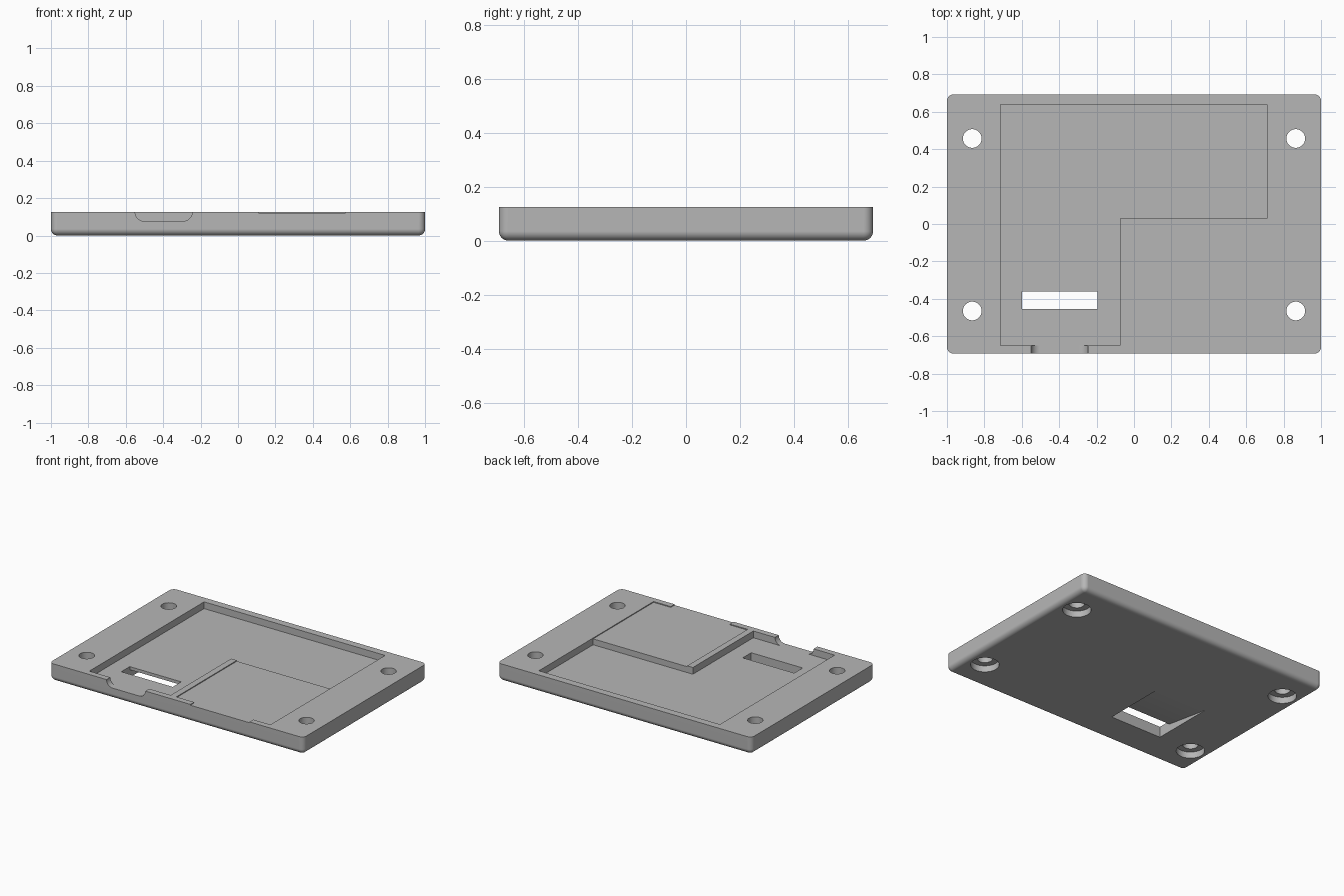
import bpy
import bmesh
import math
from mathutils import Vector

if "Cube" in bpy.data.objects:
    bpy.data.objects.remove(bpy.data.objects["Cube"], do_unlink=True)

DEPTH, HEIGHT = 1.385, 0.125      # plate size, width is 2
FLOOR = 0.077                     # level of the deep pocket
FILLET = 0.035
ABOVE = 0.3

grey = bpy.data.materials.new("plain_grey")
grey.use_nodes = True
grey.diffuse_color = (0.47, 0.47, 0.47, 1)
grey.node_tree.nodes["Principled BSDF"].inputs["Base Color"].default_value = grey.diffuse_color


def make_object(name, bm):
    bmesh.ops.recalc_face_normals(bm, faces=bm.faces)
    mesh = bpy.data.meshes.new(name)
    bm.to_mesh(mesh)
    bm.free()
    mesh.materials.append(grey)
    obj = bpy.data.objects.new(name, mesh)
    bpy.context.collection.objects.link(obj)
    return obj


def prism(name, points, direction):
    """Closed outline swept along a direction."""
    bm = bmesh.new()
    face = bm.faces.new([bm.verts.new(p) for p in points])
    swept = bmesh.ops.extrude_face_region(bm, geom=[face])
    verts = [g for g in swept["geom"] if isinstance(g, bmesh.types.BMVert)]
    bmesh.ops.translate(bm, verts=verts, vec=Vector(direction))
    return make_object(name, bm)


def pocket(name, outline, z):
    return prism(name, [(x, y, z) for x, y in outline], (0, 0, ABOVE))


def cylinder(name, x, y, radius, low, high):
    ring = [(x + radius * math.cos(math.tau * i / 48),
             y + radius * math.sin(math.tau * i / 48), low) for i in range(48)]
    return prism(name, ring, (0, 0, high - low))


# Plate with rounded corners and a rounded underside
bm = bmesh.new()
bmesh.ops.create_cube(bm, size=1)
bmesh.ops.scale(bm, verts=bm.verts, vec=(2, DEPTH, HEIGHT))
bmesh.ops.translate(bm, verts=bm.verts, vec=(0, 0, HEIGHT / 2))
edges = [e for e in bm.edges if min(v.co.z for v in e.verts) < 0.01]
bmesh.ops.bevel(bm, geom=edges, offset=FILLET, segments=8, profile=0.5,
                affect='EDGES', clamp_overlap=True)
plate = make_object("case_plate", bm)

# Deep L-shaped pocket
left, right, inner = -0.715, 0.71, -0.075
front, back, step = -0.65, 0.64, 0.03
cutters = [pocket("deep_pocket", [(left, front), (inner, front), (inner, step),
                                  (right, step), (right, back), (left, back)], FLOOR)]

# Shallow recess beside it, open through the front wall
cutters.append(pocket("shallow_recess", [
    (-0.03, front), (0.11, front), (0.11, -0.8), (0.575, -0.8), (0.575, front),
    (right, front), (right, step + 0.03), (-0.03, step + 0.03)], HEIGHT - 0.006))

# Connector notch with rounded lower corners
x0, x1, r = -0.55, -0.245, 0.048
profile = [(x0, ABOVE)]
for cx, start in ((x0 + r, math.pi), (x1 - r, 1.5 * math.pi)):
    for i in range(11):
        a = start + i * math.pi / 20
        profile.append((cx + r * math.cos(a), FLOOR + r + r * math.sin(a)))
profile.append((x1, ABOVE))
cutters.append(prism("connector_notch", [(x, -0.8, z) for x, z in profile], (0, 0.18, 0)))

# Slot through the floor with a ramp on the underside
ramp = [(-0.455, -0.1), (-0.455, 0.1), (-0.36, 0.1), (-0.36, 0.055), (0, 0), (0, -0.1)]
cutters.append(prism("ramp_slot", [(-0.6, y, z) for y, z in ramp], (0.405, 0, 0)))

# Screw holes with counterbores from below
for x in (-0.865, 0.865):
    for y in (-0.465, 0.457):
        cutters.append(cylinder("screw_hole", x, y, 0.05, -0.1, ABOVE))
        cutters.append(cylinder("counterbore", x, y, 0.092, -0.1, 0.045))

# Cut everything out of the plate
for cutter in cutters:
    cutter.hide_render = True
    mod = plate.modifiers.new(cutter.name, 'BOOLEAN')
    mod.operation = 'DIFFERENCE'
    mod.solver = 'EXACT'
    mod.object = cutter
graph = bpy.context.evaluated_depsgraph_get()
result = bpy.data.meshes.new_from_object(plate.evaluated_get(graph))
plate.modifiers.clear()
plate.data = result
for cutter in cutters:
    bpy.data.objects.remove(cutter, do_unlink=True)

# Smooth fillets and holes, flat faces elsewhere
bpy.ops.object.select_all(action='DESELECT')
plate.select_set(True)
bpy.context.view_layer.objects.active = plate
bpy.ops.object.shade_smooth_by_angle(angle=math.radians(30))
weighted = plate.modifiers.new("flat_face_normals", 'WEIGHTED_NORMAL')
weighted.keep_sharp = True
